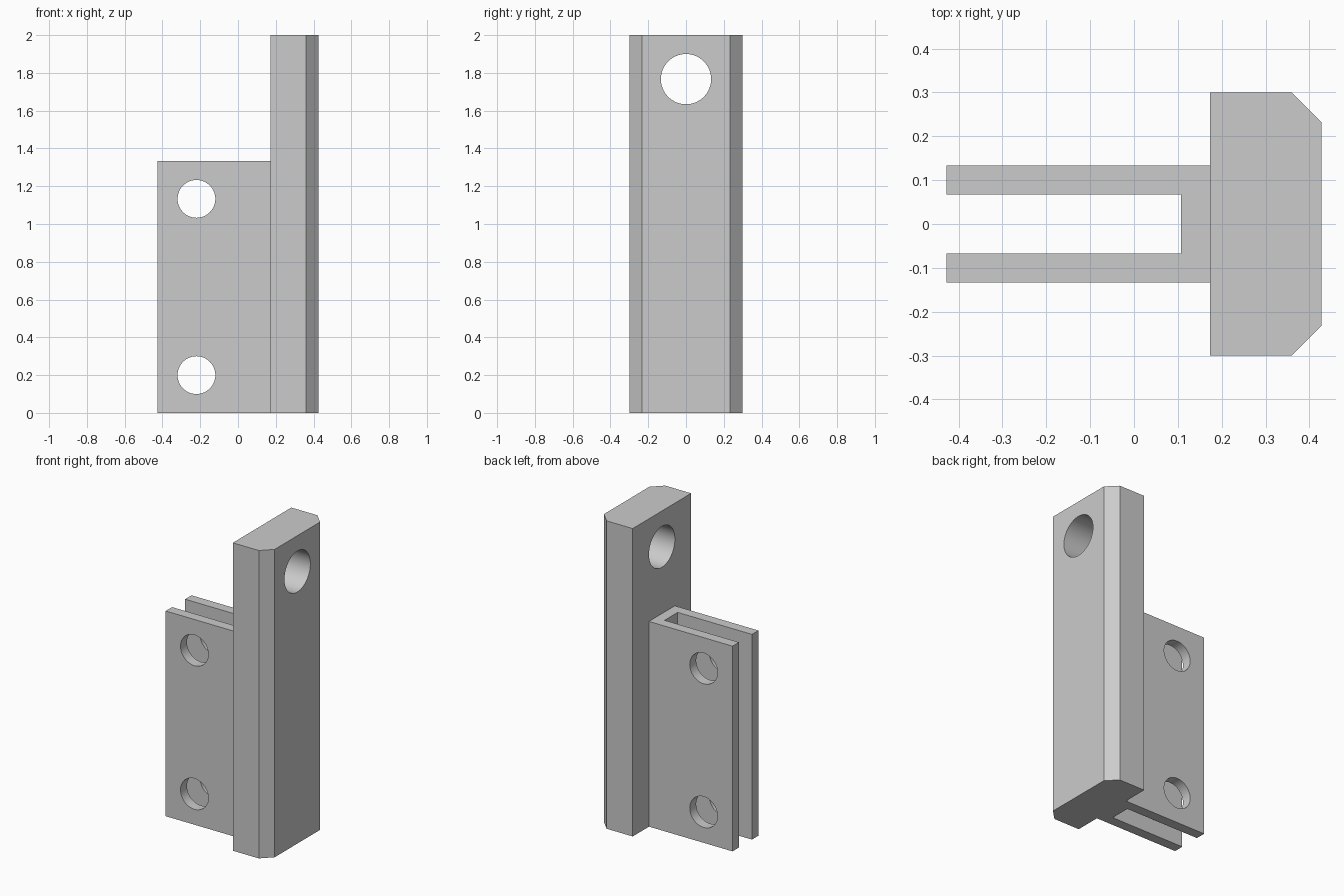
import bpy
import bmesh
import math

cube = bpy.data.objects.get("Cube")
if cube:
    bpy.data.objects.remove(cube, do_unlink=True)

grey = bpy.data.materials.new("plain grey")
grey.use_nodes = True
grey.diffuse_color = (0.6, 0.6, 0.6, 1)
grey.node_tree.nodes["Principled BSDF"].inputs["Base Color"].default_value = grey.diffuse_color


def prism(name, outline, height):
    """Extrude a counter-clockwise xy outline up from the floor."""
    mesh = bpy.data.meshes.new(name)
    bm = bmesh.new()
    base = bm.faces.new([bm.verts.new((x, y, 0)) for x, y in outline])
    top = bmesh.ops.extrude_face_region(bm, geom=[base])["geom"]
    bmesh.ops.translate(bm, vec=(0, 0, height),
                        verts=[v for v in top if isinstance(v, bmesh.types.BMVert)])
    bmesh.ops.recalc_face_normals(bm, faces=bm.faces)
    bm.to_mesh(mesh)
    bm.free()
    obj = bpy.data.objects.new(name, mesh)
    bpy.context.collection.objects.link(obj)
    mesh.materials.append(grey)
    return obj


def drill(obj, radius, location, rotation):
    """Cut a round through hole."""
    bpy.ops.mesh.primitive_cylinder_add(vertices=64, radius=radius, depth=1.5,
                                        location=location, rotation=rotation)
    cutter = bpy.context.object
    cutter.name = "hole_cutter"
    cutter.hide_render = True
    cutter.data.materials.append(grey)
    cut = obj.modifiers.new("hole", "BOOLEAN")
    cut.operation = "DIFFERENCE"
    cut.solver = "EXACT"
    cut.object = cutter
    bpy.ops.object.select_all(action="DESELECT")
    bpy.context.view_layer.objects.active = obj
    obj.select_set(True)
    bpy.ops.object.modifier_apply(modifier=cut.name)
    bpy.data.objects.remove(cutter, do_unlink=True)


def mirrored(half):
    """Complete an outline from its -y half."""
    return half + [(x, -y) for x, y in reversed(half)]


left, joint, right = -0.427, 0.173, 0.427
chamfer = 0.067

# Tall post with two chamfered corners and an eye near its top
post = prism("post", mirrored([(joint, -0.3), (right - chamfer, -0.3),
                               (right, -0.3 + chamfer)]), 2)
drill(post, 0.133, (0.3, 0, 1.767), (0, math.pi / 2, 0))

# Forked bracket: two plates joined by a web, with bolt holes
bracket = prism("fork_bracket", mirrored([(0.107, -0.067), (left, -0.067),
                                          (left, -0.133), (joint, -0.133)]), 1.333)
for z in (0.2, 1.133):
    drill(bracket, 0.1, (-0.22, 0, z), (math.pi / 2, 0, 0))

# Smooth hole walls, crisp edges
for part in (post, bracket):
    bpy.ops.object.select_all(action="DESELECT")
    part.select_set(True)
    bpy.context.view_layer.objects.active = part
    bpy.ops.object.shade_smooth_by_angle(angle=math.radians(30))
